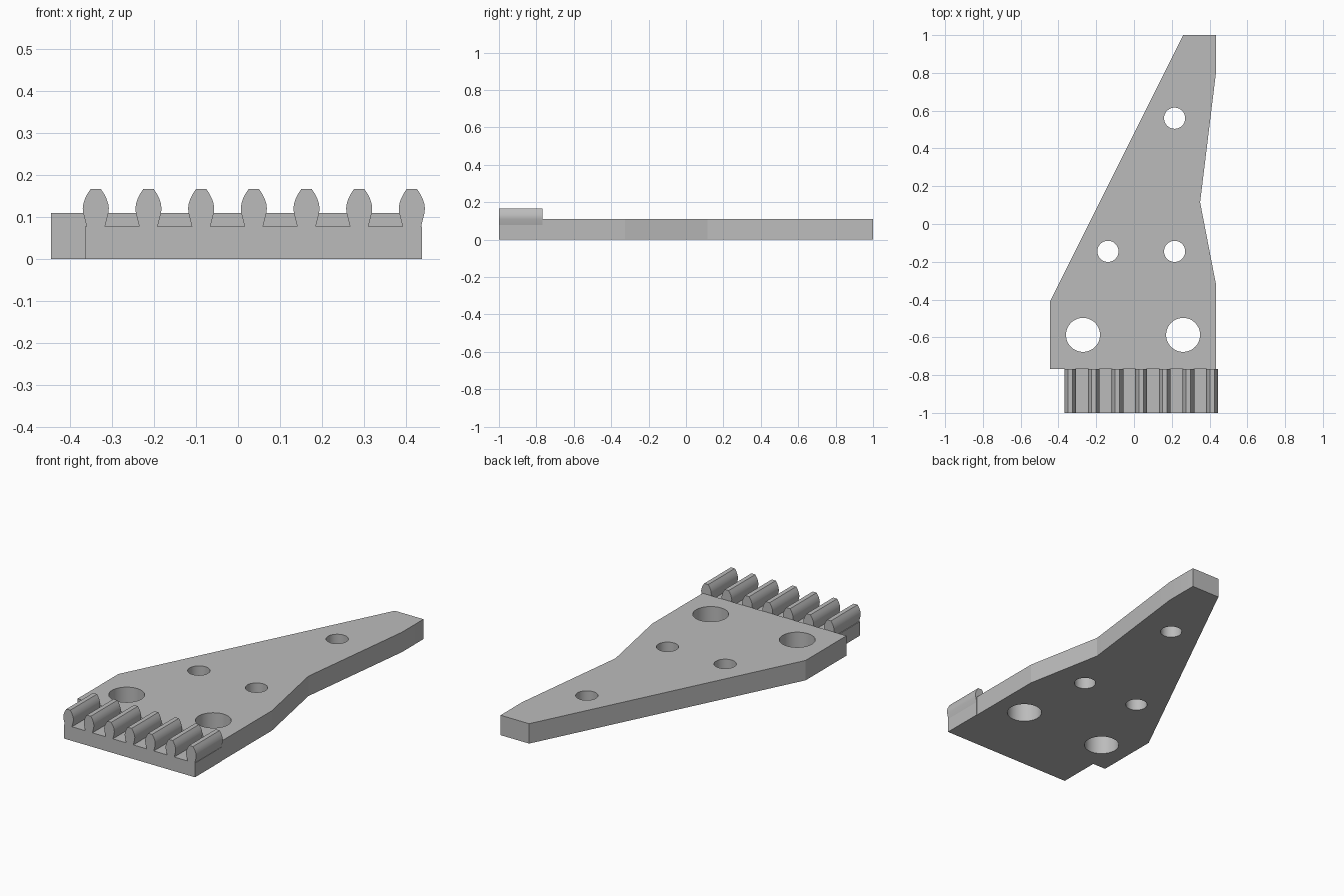
import bpy, bmesh, math

cube = bpy.data.objects.get("Cube")
if cube:
    bpy.data.objects.remove(cube, do_unlink=True)

grey = bpy.data.materials.new("plain grey")
grey.use_nodes = True
color = (0.5, 0.5, 0.5, 1)
grey.diffuse_color = color
grey.node_tree.nodes["Principled BSDF"].inputs["Base Color"].default_value = color


def prism(name, points, offset):
    """Extrude a closed outline along an offset vector."""
    bm = bmesh.new()
    base = bm.faces.new([bm.verts.new(p) for p in points])
    ext = bmesh.ops.extrude_face_region(bm, geom=[base])
    moved = [g for g in ext["geom"] if isinstance(g, bmesh.types.BMVert)]
    bmesh.ops.translate(bm, verts=moved, vec=offset)
    bmesh.ops.recalc_face_normals(bm, faces=bm.faces)
    mesh = bpy.data.meshes.new(name)
    bm.to_mesh(mesh)
    bm.free()
    mesh.materials.append(grey)
    obj = bpy.data.objects.new(name, mesh)
    bpy.context.collection.objects.link(obj)
    return obj


def smooth(obj, degrees):
    bpy.ops.object.select_all(action="DESELECT")
    obj.select_set(True)
    bpy.context.view_layer.objects.active = obj
    bpy.ops.object.shade_smooth_by_angle(angle=math.radians(degrees))


# Tapered plate
THICK = 0.11
JOINT = -0.767
outline = [(-0.445, JOINT), (0.435, JOINT), (0.435, -0.325), (0.35, 0.115),
           (0.435, 0.81), (0.435, 1), (0.26, 1), (-0.445, -0.41)]
plate = prism("tapered_plate", [(x, y, 0) for x, y in outline], (0, 0, THICK))

# Round through holes
holes = [(0.215, 0.56, 0.056), (0.215, -0.145, 0.056), (-0.138, -0.145, 0.056),
         (-0.27, -0.587, 0.09), (0.26, -0.587, 0.09)]
for i, (x, y, r) in enumerate(holes):
    ring = [(x + r * math.cos(a), y + r * math.sin(a), -0.1)
            for a in (math.tau * k / 48 for k in range(48))]
    cutter = prism(f"hole_cutter_{i + 1}", ring, (0, 0, 0.4))
    cutter.hide_render = True
    cutter.hide_set(True)
    mod = plate.modifiers.new("hole", "BOOLEAN")
    mod.operation = "DIFFERENCE"
    mod.solver = "EXACT"
    mod.object = cutter

# Bake the holes, then drop the cutters
bpy.context.view_layer.update()
cut_mesh = bpy.data.meshes.new_from_object(
    plate.evaluated_get(bpy.context.evaluated_depsgraph_get()))
plate.modifiers.clear()
plate.data = cut_mesh
for obj in [o for o in bpy.data.objects if o.name.startswith("hole_cutter")]:
    bpy.data.objects.remove(obj, do_unlink=True)
smooth(plate, 9)

# Toothed rack: undercut, rounded teeth along one strip
ROOT, LEFT, RIGHT = 0.078, -0.364, 0.437
half_tooth = [(0.022, ROOT), (0.030, 0.110), (0.031, 0.121), (0.0295, 0.132),
              (0.0255, 0.144), (0.020, 0.155), (0.012, 0.167)]
profile = [(RIGHT, 0), (LEFT, 0), (LEFT, ROOT)]
for i in range(7):
    center = -0.338 + 0.1252 * i
    profile += [(center - w, z) for w, z in half_tooth]
    profile += [(center + w, z) for w, z in reversed(half_tooth)]
profile.append((RIGHT, ROOT))
rack = prism("toothed_rack", [(x, -1, z) for x, z in profile], (0, 1 + JOINT, 0))
smooth(rack, 28)
